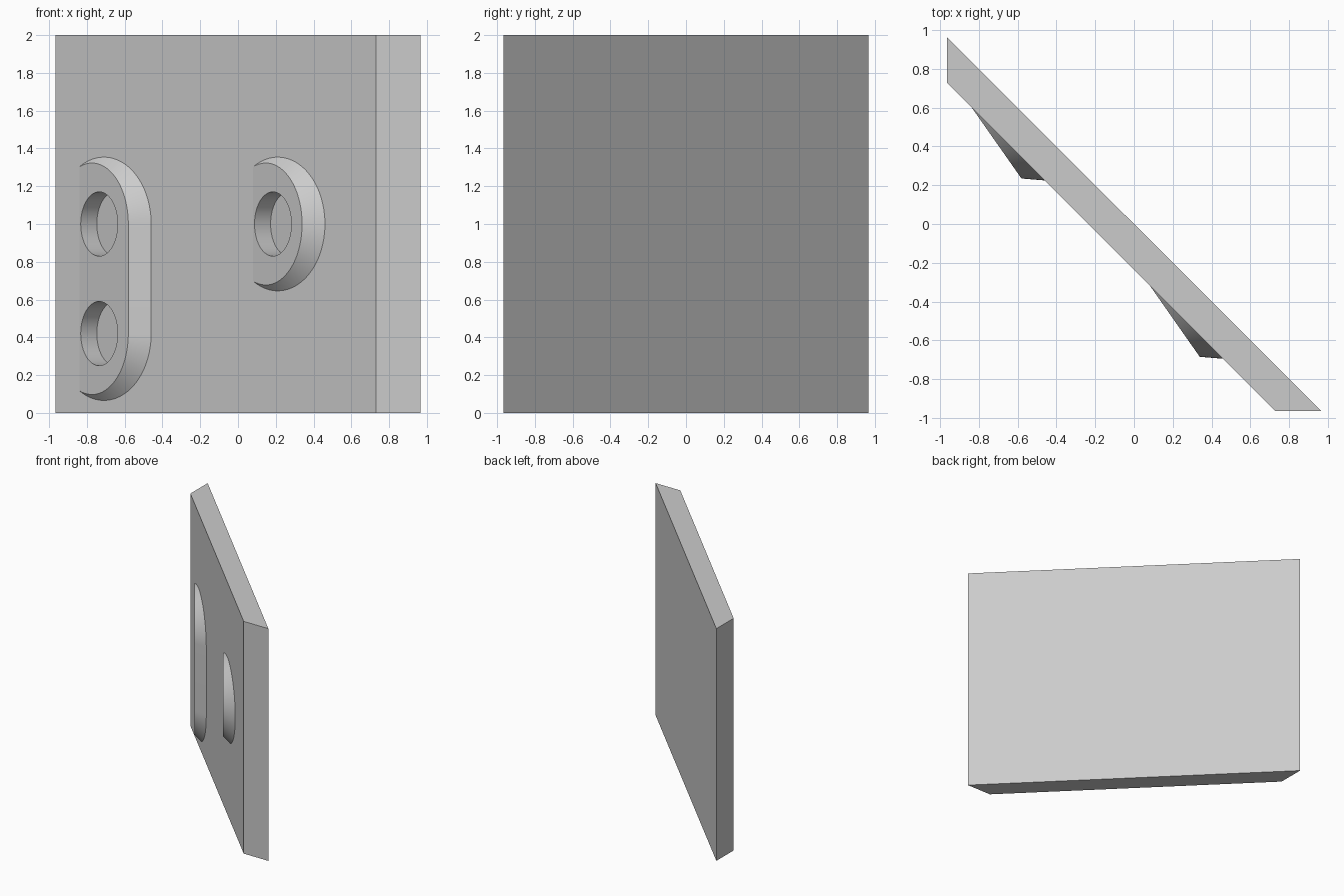
import bpy, bmesh, math
from mathutils import Matrix, Vector

if "Cube" in bpy.data.objects:
    bpy.data.objects.remove(bpy.data.objects["Cube"])

HALF, INNER, HEIGHT = 0.965, 0.73, 2.0     # plate plan and height
FRONT = INNER - HALF                       # front face lies on x + y = FRONT
RADIUS, DRAFT = 0.354, 1.18                # boss base radius, inset per unit of height
TILT, HINGE = math.radians(10), -0.184     # boss face tilt and where it meets the plate
HOLE_R, HOLE_DEPTH, HOLE_POS = 0.17, 0.104, 0.183

grey = bpy.data.materials.new("light grey")
grey.use_nodes = True
colour = (0.6, 0.6, 0.6, 1)
grey.diffuse_color = colour
grey.node_tree.nodes["Principled BSDF"].inputs["Base Color"].default_value = colour


def make_object(name, bm, matrix=Matrix()):
    bmesh.ops.transform(bm, matrix=matrix, verts=bm.verts)
    bmesh.ops.recalc_face_normals(bm, faces=bm.faces)
    mesh = bpy.data.meshes.new(name)
    bm.to_mesh(mesh)
    bm.free()
    mesh.materials.append(grey)
    obj = bpy.data.objects.new(name, mesh)
    bpy.context.collection.objects.link(obj)
    return obj


def plate_frame(x, z):
    # local x runs along the plate, local y up, local z out of its front face
    along, up = Vector((1, -1, 0)).normalized(), Vector((0, 0, 1))
    frame = Matrix((along, up, along.cross(up))).transposed().to_4x4()
    return Matrix.Translation((x, FRONT - x, z)) @ frame


def combine(target, tool, operation):
    mod = target.modifiers.new(operation, 'BOOLEAN')
    mod.operation, mod.object, mod.solver = operation, tool, 'EXACT'
    bpy.ops.object.select_all(action='DESELECT')
    target.select_set(True)
    bpy.context.view_layer.objects.active = target
    bpy.ops.object.modifier_apply(modifier=mod.name)
    bpy.data.objects.remove(tool)


def make_boss(name, x, heights):
    # drafted round or slot shape, sliced by the tilted face
    bm = bmesh.new()
    low, high = -0.03, 0.15
    for z in heights:
        bmesh.ops.create_cone(
            bm, segments=96, cap_ends=True, depth=high - low,
            radius1=RADIUS - DRAFT * low, radius2=RADIUS - DRAFT * high,
            matrix=Matrix.Translation((0, z, (low + high) / 2)))
    hull = bmesh.ops.convex_hull(bm, input=bm.verts)
    bmesh.ops.delete(bm, geom=list({v for v in hull["geom_interior"]
                                    if isinstance(v, bmesh.types.BMVert)}), context='VERTS')
    bmesh.ops.bisect_plane(
        bm, geom=bm.verts[:] + bm.edges[:] + bm.faces[:], clear_outer=True,
        plane_co=(HINGE, 0, 0), plane_no=(-math.sin(TILT), 0, math.cos(TILT)))
    # rebuild the closed convex solid from its remaining corners
    bmesh.ops.delete(bm, geom=bm.edges[:], context='EDGES_FACES')
    bmesh.ops.convex_hull(bm, input=bm.verts)
    bmesh.ops.dissolve_limit(bm, angle_limit=0.002, verts=bm.verts, edges=bm.edges)
    return make_object(name, bm, plate_frame(x, 0))


def make_hole(x, z):
    # blind hole square to the tilted face
    bm = bmesh.new()
    bmesh.ops.create_cone(bm, segments=96, cap_ends=True, depth=HOLE_DEPTH + 0.2,
                          radius1=HOLE_R, radius2=HOLE_R,
                          matrix=Matrix.Translation((HOLE_POS, 0, 0.1 - HOLE_DEPTH / 2)))
    tilt = Matrix.Translation((HINGE, 0, 0)) @ Matrix.Rotation(-TILT, 4, 'Y')
    return make_object("hole_cutter", bm, plate_frame(x, z) @ tilt)


# slanted plate with mitred ends
bm = bmesh.new()
plan = [(-HALF, HALF), (-HALF, INNER), (INNER, -HALF), (HALF, -HALF)]
base = bm.faces.new([bm.verts.new((x, y, 0)) for x, y in plan])
top = bmesh.ops.extrude_face_region(bm, geom=[base])["geom"]
bmesh.ops.translate(bm, vec=(0, 0, HEIGHT),
                    verts=[v for v in top if isinstance(v, bmesh.types.BMVert)])
plate = make_object("slanted_plate", bm)

# raised bosses, then their holes
for name, x, heights in (("slot_boss", -0.71, (0.42, 1.0)), ("round_boss", 0.21, (1.0,))):
    combine(plate, make_boss(name, x, heights), 'UNION')
    for z in heights:
        combine(plate, make_hole(x, z), 'DIFFERENCE')

bpy.ops.object.shade_smooth_by_angle(angle=math.radians(6))
